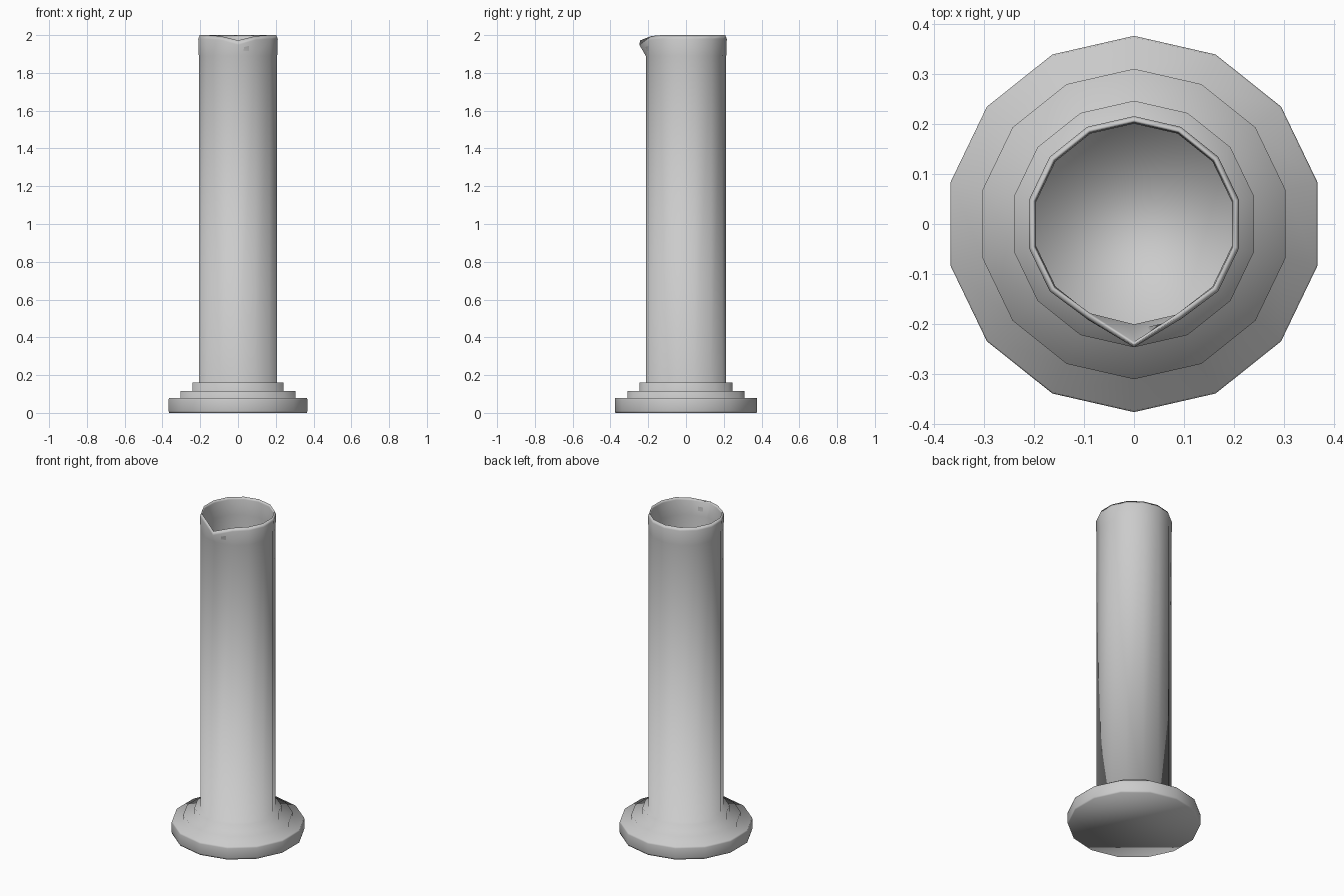
import bpy, bmesh
from math import sin, cos, pi

if "Cube" in bpy.data.objects:
    bpy.data.objects.remove(bpy.data.objects["Cube"])

SIDES = 14

# Lathe profile (radius, height): stepped foot, tube, rounded rim, hollow inside
profile = [
    (0.374, 0.00), (0.377, 0.01), (0.377, 0.07), (0.374, 0.08),
    (0.311, 0.08), (0.311, 0.115),
    (0.247, 0.115), (0.247, 0.16),
    (0.213, 0.16), (0.213, 1.89),
    (0.216, 1.98), (0.208, 2.00), (0.203, 1.985),
    (0.201, 1.89), (0.201, 0.12),
]
# Pouring spout: new (y, z) of the front vertex on the rim rings
spout = {10: (-0.247, 1.948), 11: (-0.243, 1.972), 12: (-0.236, 1.966)}

bm = bmesh.new()
rings = []
for i, (r, z) in enumerate(profile):
    ring = []
    for k in range(SIDES):
        a = 2 * pi * k / SIDES
        x, y, h = r * sin(a), -r * cos(a), z
        if i in spout:
            if k == 0:
                y, h = spout[i]
            elif k in (1, SIDES - 1):
                y, h = y + 0.004, z - 0.005
        ring.append(bm.verts.new((x, y, h)))
    rings.append(ring)

# Walls between neighbouring rings
for a, b in zip(rings, rings[1:]):
    for k in range(SIDES):
        n = (k + 1) % SIDES
        bm.faces.new((a[k], a[n], b[n], b[k]))

# Underside and inner floor
bm.faces.new(rings[0][::-1])
bm.faces.new(rings[-1])
bmesh.ops.recalc_face_normals(bm, faces=bm.faces)
for f in bm.faces:
    f.smooth = True

mesh = bpy.data.meshes.new("measuring_cylinder")
bm.to_mesh(mesh)
bm.free()
obj = bpy.data.objects.new("measuring_cylinder", mesh)
bpy.context.collection.objects.link(obj)
